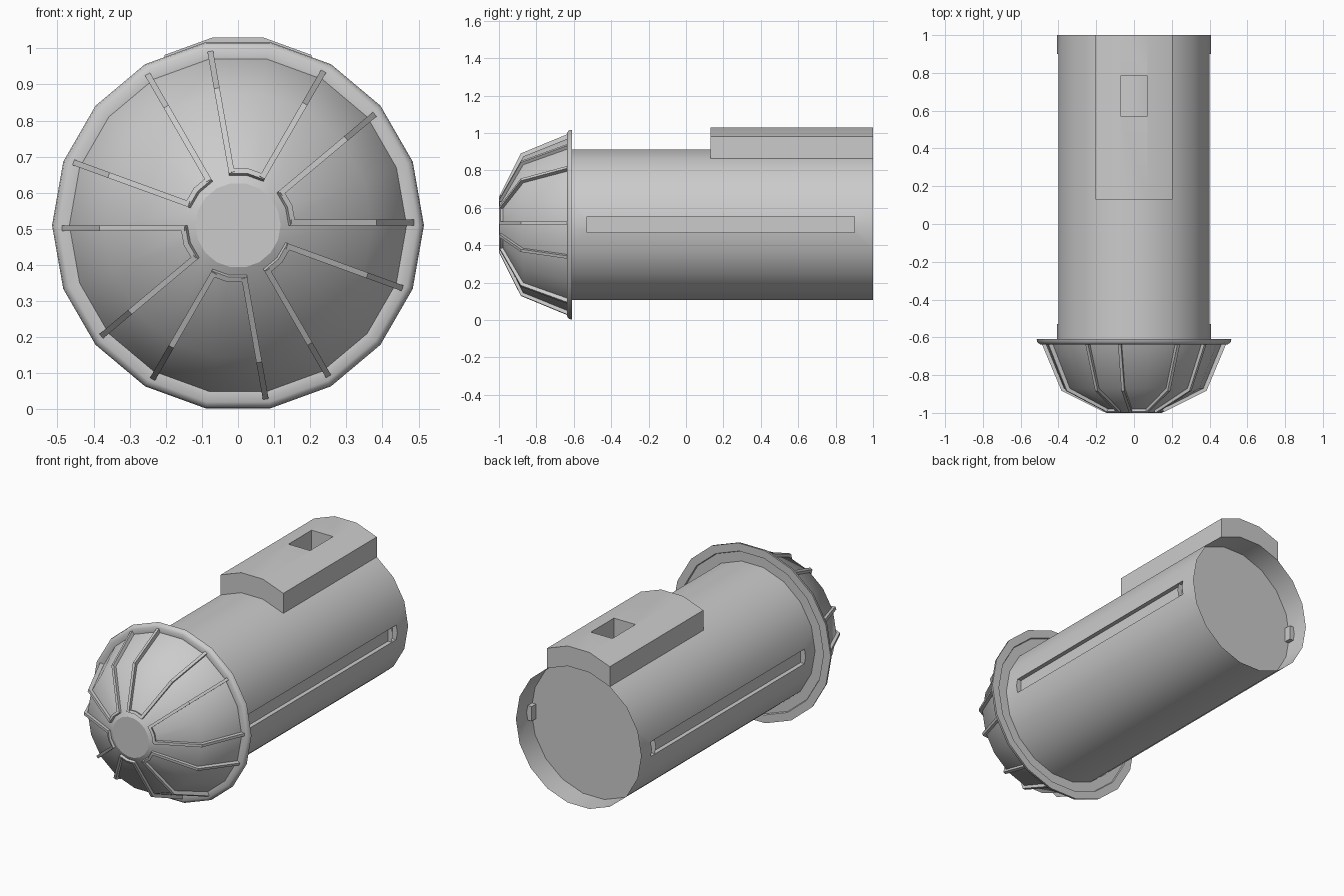
import bpy, bmesh, math
from mathutils import Vector

if "Cube" in bpy.data.objects:
    bpy.data.objects.remove(bpy.data.objects["Cube"])

N = 18          # sides of every round part
CZ = 0.51       # height of the main axis
R = 0.408       # body radius


def polar(r, y, deg, side=0.0):
    """Point at radius r and angle deg around the y axis, shifted sideways."""
    a = math.radians(deg)
    return Vector((r * math.cos(a) - side * math.sin(a), y,
                   CZ + r * math.sin(a) + side * math.cos(a)))


def make(name, bm, angle=30):
    bmesh.ops.recalc_face_normals(bm, faces=bm.faces)
    me = bpy.data.meshes.new(name)
    bm.to_mesh(me)
    bm.free()
    ob = bpy.data.objects.new(name, me)
    bpy.context.collection.objects.link(ob)
    activate(ob)
    bpy.ops.object.shade_smooth_by_angle(angle=math.radians(angle))
    return ob


def activate(ob):
    bpy.ops.object.select_all(action='DESELECT')
    ob.select_set(True)
    bpy.context.view_layer.objects.active = ob


def loft(bm, rings, cyclic=False, caps=True):
    """Skin closed rings of points one after another."""
    vs = [[bm.verts.new(p) for p in ring] for ring in rings]
    n = len(vs[0])
    pairs = list(zip(vs, vs[1:])) + ([(vs[-1], vs[0])] if cyclic else [])
    for a, b in pairs:
        for i in range(n):
            j = (i + 1) % n
            bm.faces.new((a[i], a[j], b[j], b[i]))
    if caps and not cyclic:
        bm.faces.new(vs[0])
        bm.faces.new(vs[-1])


def lathe(name, profile, cyclic=False, caps=False, angle=30):
    bm = bmesh.new()
    rings = [[polar(r, y, 360 * i / N) for i in range(N)] for r, y in profile]
    loft(bm, rings, cyclic, caps)
    return make(name, bm, angle)


def disc(name, r, y):
    bm = bmesh.new()
    bm.faces.new([bm.verts.new(polar(r, y, 360 * i / N)) for i in range(N)])
    return make(name, bm)


def cut(ob, lo, hi):
    """Subtract an axis-aligned box."""
    bm = bmesh.new()
    ring = lambda z: [(lo[0], lo[1], z), (hi[0], lo[1], z),
                      (hi[0], hi[1], z), (lo[0], hi[1], z)]
    loft(bm, [ring(lo[2]), ring(hi[2])])
    cutter = make("cutter", bm)
    cutter.hide_render = True
    mod = ob.modifiers.new("cut", 'BOOLEAN')
    mod.operation, mod.solver, mod.object = 'DIFFERENCE', 'EXACT', cutter
    activate(ob)
    bpy.ops.object.modifier_apply(modifier=mod.name)
    bpy.data.objects.remove(cutter)


# Thin-walled body with a long sunken slot on each side, open at the back
body = lathe("body_tube", [(R, -0.62), (R, 1.0)], caps=True)
cut(body, (0.375, -0.53, 0.467), (0.6, 0.90, 0.553))
cut(body, (-0.6, -0.53, 0.467), (-0.375, 0.90, 0.553))
bm = bmesh.new()
bm.from_mesh(body.data)
ends = [f for f in bm.faces if all(v.co.y > 0.999 for v in f.verts)]
bmesh.ops.delete(bm, geom=ends, context='FACES')
bm.to_mesh(body.data)
bm.free()
activate(body)
bpy.ops.object.shade_smooth_by_angle(angle=math.radians(30))

# Recessed back plate
disc("back_plate", R - 0.002, 0.86)

# Raised housing on top, following three sides of the body
bm = bmesh.new()
base = [polar(R, 0, d) for d in (60, 80, 100, 120)]
section = base + [p + Vector((0, 0, 0.118)) for p in reversed(base)]
loft(bm, [[Vector((p.x, y, p.z)) for p in section] for y in (0.13, 1.0)])
housing = make("top_housing", bm)
cut(housing, (-0.07, 0.57, 0.7), (0.07, 0.785, 1.2))
activate(housing)
bpy.ops.object.shade_smooth_by_angle(angle=math.radians(30))

# Flange between body and dome
lathe("flange", [(0.462, -0.632), (0.497, -0.637), (0.512, -0.626),
                 (0.515, -0.61), (0.468, -0.61), (0.462, -0.622)],
      cyclic=True, angle=45)
lathe("flange_back", [(0.465, -0.618), (0.39, -0.618)])

# Faceted dome nose with a flat cap
lathe("dome", [(0.118, -0.998), (0.37, -0.87), (0.468, -0.63)], angle=60)
disc("dome_cap", 0.118, -0.998)

# Raised U-shaped frames: two legs and an inner bridge, six around the dome
LOW = [(0.135, -0.975), (0.35, -0.855), (0.45, -0.625)]
TOP = [(0.148, -1.0), (0.384, -0.883), (0.488, -0.635)]
bm = bmesh.new()
for k in range(6):
    start = 60 * k
    for deg, w in ((start, 0.016), (start + 40, -0.016)):
        loft(bm, [[polar(*lo, deg), polar(*lo, deg, w),
                   polar(*hi, deg, w), polar(*hi, deg)]
                  for lo, hi in zip(LOW, TOP)])
    loft(bm, [[polar(0.135, -0.975, d), polar(0.15, -0.967, d),
               polar(0.160, -0.993, d), polar(0.146, -1.0, d)]
              for d in (start, start + 20, start + 40)])
make("dome_frames", bm, 25)
